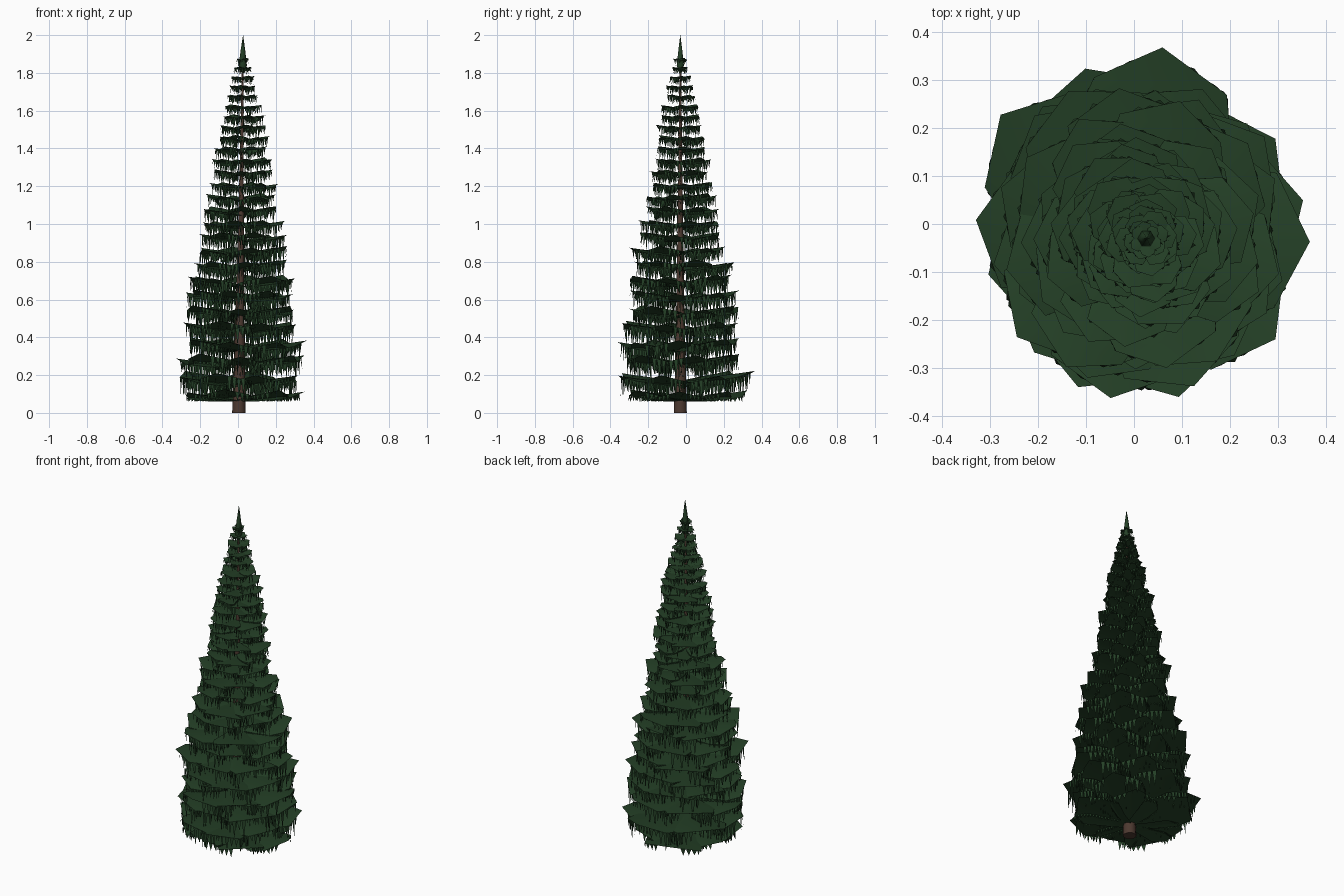
import bpy, bmesh, math, random
from mathutils import Vector

if "Cube" in bpy.data.objects:
    bpy.data.objects.remove(bpy.data.objects["Cube"])

random.seed(11)

def material(name, col):
    m = bpy.data.materials.new(name)
    m.diffuse_color = (*col, 1)
    m.use_nodes = True
    m.node_tree.nodes["Principled BSDF"].inputs["Base Color"].default_value = m.diffuse_color
    return m

green = material("needles", (0.018, 0.052, 0.02))
brown = material("bark", (0.075, 0.042, 0.03))

def finish(bm, name, mat):
    me = bpy.data.meshes.new(name)
    bm.to_mesh(me)
    bm.free()
    me.materials.append(mat)
    for p in me.polygons:
        p.use_smooth = len(p.vertices) <= 4
    ob = bpy.data.objects.new(name, me)
    bpy.context.collection.objects.link(ob)
    return ob

def axis(z):
    # slightly leaning trunk line
    return Vector((0.005 + 0.011 * z, -0.03, z))

def interp(table, z):
    for (a, ra), (b, rb) in zip(table, table[1:]):
        if z <= b:
            f = max(0, (z - a) / (b - a))
            return ra + (rb - ra) * f
    return table[-1][1]

# tree outline: height, reach of the branches
OUTLINE = [(0.1, .335), (0.2, .365), (0.35, .35), (0.5, .315), (0.7, .30), (0.98, .235),
           (1.1, .21), (1.3, .165), (1.5, .135), (1.7, .085), (1.85, .042), (1.92, .03)]
# bough plan, as fractions of length: position, half width, ridge height
PLAN = [(0.03, 0.2, -0.11), (0.28, 0.55, -0.08), (0.55, 0.92, -0.03), (0.8, 0.85, 0.0), (1.0, 0.0, 0.03)]
FLOOR = 0.06

def polyline(points, t):
    t *= len(points) - 1
    i = min(int(t), len(points) - 2)
    return points[i].lerp(points[i + 1], t - i)

def clamp(p):
    return Vector((p.x, p.y, max(p.z, FLOOR)))

def bough(bm, z, ang, reach):
    root = axis(z)
    out = Vector((math.cos(ang), math.sin(ang), 0))
    side = Vector((-out.y, out.x, 0))
    # low boughs reach evenly around the model centre, high ones around the trunk
    length = reach - max(0, 0.9 - z) * out.dot(Vector((root.x, root.y, 0)))
    width = length * random.uniform(0.40, 0.48)
    tooth = 0.022 + 0.2 * length

    ridge, edges = [], {1: [], -1: []}
    for t, w, h in PLAN:
        p = root + out * (t * length) + Vector((0, 0, h * length))
        ridge.append(clamp(p))
        for s in (1, -1):
            wob = random.uniform(0.9, 1.1)
            edges[s].append(clamp(p + side * (s * w * width * wob) - Vector((0, 0, 0.16 * w * width))))
    rv = [bm.verts.new(p) for p in ridge]
    for s in (1, -1):
        ev = [bm.verts.new(p) for p in edges[s][:-1]] + [rv[-1]]
        for i in range(len(rv) - 1):
            vs = [rv[i], ev[i], ev[i + 1], rv[i + 1]]
            if ev[i + 1] is rv[i + 1]:
                vs = vs[:3]
            bm.faces.new(vs if s < 0 else vs[::-1])
        # hanging fringe of pointed teeth
        n = int(9 + 26 * length)
        for k in range(n):
            a = 0.12 + 0.78 * k / n
            b = a + 0.9 * 0.78 / n
            p, q = polyline(edges[s], a), polyline(edges[s], b)
            tip = (p + q) / 2 + out * random.uniform(-0.008, 0.008)
            tip.z -= tooth * random.uniform(0.35, 1.2)
            tip = clamp(tip)
            if min(p.z, q.z) - tip.z < 0.004:
                continue
            vs = [bm.verts.new(v) for v in (p, q, tip)]
            bm.faces.new(vs if s > 0 else vs[::-1])

# boughs in whorls, closer together toward the top
bm = bmesh.new()
z, turn = 0.1, 0.0
while z < 1.89:
    count = 7 if z < 0.8 else 6
    for i in range(count):
        ang = turn + math.tau * i / count + random.uniform(-0.15, 0.15)
        zz = z + random.uniform(-0.02, 0.02) * (1 - 0.45 * z)
        bough(bm, zz, ang, interp(OUTLINE, zz) * random.uniform(0.84, 1.07))
    turn += 2.4
    z += 0.098 - 0.028 * z
finish(bm, "boughs", green)

def lathe(bm, prof, n):
    rings = []
    for h, r in prof:
        c = axis(h)
        rings.append([bm.verts.new(c + Vector((r * math.cos(math.tau * i / n),
                                               r * math.sin(math.tau * i / n), 0))) for i in range(n)])
    for a, b in zip(rings, rings[1:]):
        for i in range(n):
            j = (i + 1) % n
            bm.faces.new((a[i], a[j], b[j], b[i]))
    bm.faces.new(rings[0][::-1])
    bm.faces.new(rings[-1])

# leader spike at the top
bm = bmesh.new()
lathe(bm, [(1.80, .006), (1.84, .022), (1.92, .012), (2.0, 0.0005)], 6)
finish(bm, "top_spike", green)

# trunk
bm = bmesh.new()
lathe(bm, [(0, .036), (0.12, .032), (0.6, .022), (1.2, .012), (1.9, .004)], 10)
finish(bm, "trunk", brown)
